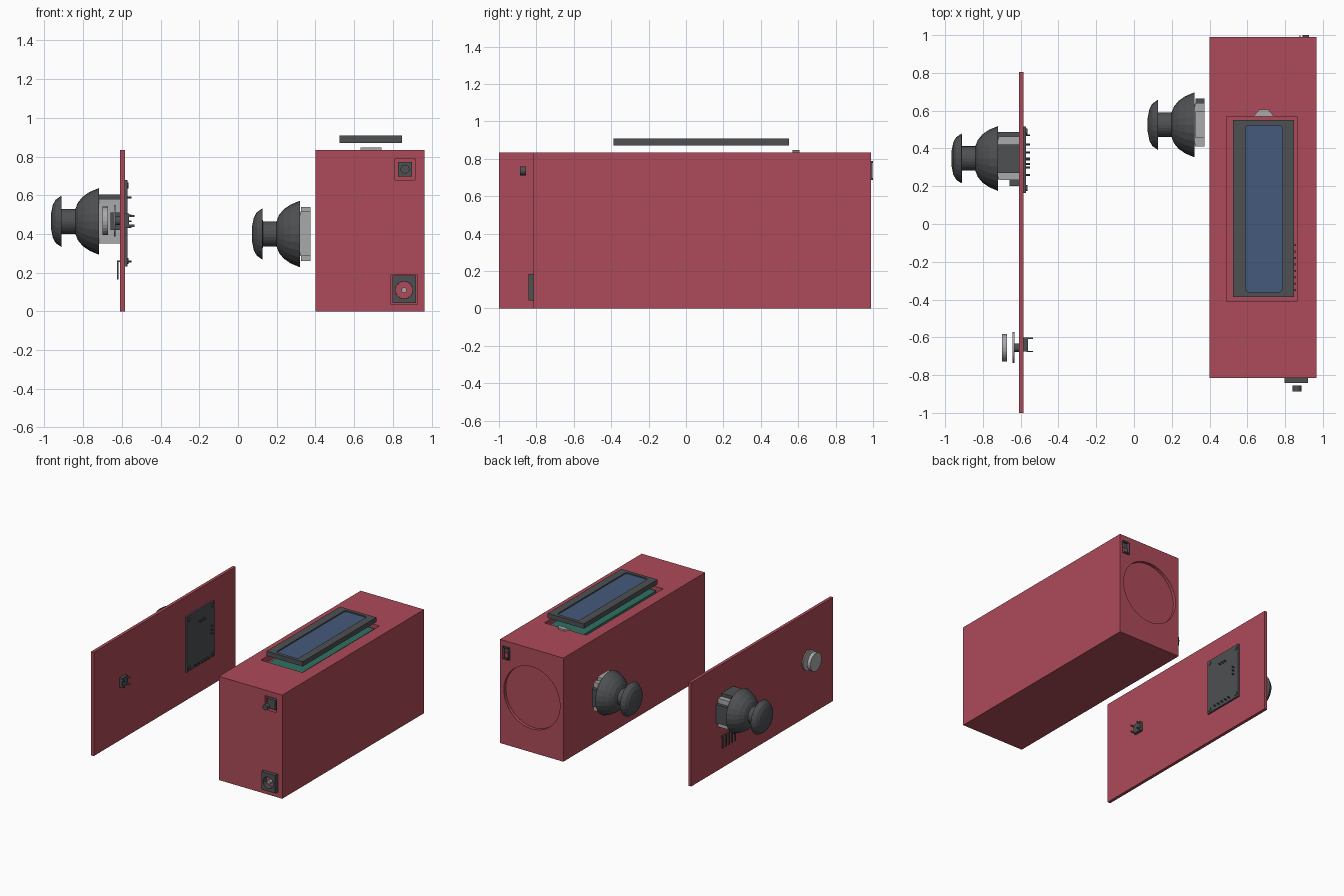
import bpy, bmesh, math
from mathutils import Vector

if "Cube" in bpy.data.objects:
    bpy.data.objects.remove(bpy.data.objects["Cube"])


def material(name, rgb):
    m = bpy.data.materials.new(name)
    m.diffuse_color = (*rgb, 1)
    m.use_nodes = True
    m.node_tree.nodes["Principled BSDF"].inputs["Base Color"].default_value = m.diffuse_color
    return m


RED = material("red_shell", (0.42, 0.07, 0.10))
DARK = material("dark_plastic", (0.075, 0.08, 0.085))
BLUE = material("blue_screen", (0.06, 0.10, 0.20))
GREEN = material("green_board", (0.03, 0.16, 0.12))
PALE = material("pale_plastic", (0.40, 0.40, 0.41))


def finish(bm, name, mat):
    bmesh.ops.recalc_face_normals(bm, faces=bm.faces)
    me = bpy.data.meshes.new(name)
    bm.to_mesh(me)
    bm.free()
    ob = bpy.data.objects.new(name, me)
    bpy.context.collection.objects.link(ob)
    if mat:
        me.materials.append(mat)
    return ob


def box(name, x, y, z, mat=None, round_z=0.0):
    """Box from (min, max) pairs, optionally with rounded vertical edges."""
    bm = bmesh.new()
    bmesh.ops.create_cube(bm, size=1)
    for v in bm.verts:
        v.co = [p[0] + (c + 0.5) * (p[1] - p[0]) for c, p in zip(v.co, (x, y, z))]
    if round_z:
        up = [e for e in bm.edges if abs(e.verts[0].co.z - e.verts[1].co.z) > 1e-5]
        bmesh.ops.bevel(bm, geom=up, offset=round_z, segments=4, profile=0.5, affect='EDGES')
    return finish(bm, name, mat)


def lathe(name, center, axis, profile, mat=None, sides=24, closed=False):
    """Revolve (distance along axis, radius) points around the axis through center."""
    bm = bmesh.new()
    rings = []
    for t, r in profile:
        ring = []
        for i in range(sides):
            a = 2 * math.pi * i / sides
            c, s = r * math.cos(a), r * math.sin(a)
            p = {'x': (t, c, s), 'y': (c, t, s), 'z': (c, s, t)}[axis]
            ring.append(bm.verts.new(Vector(center) + Vector(p)))
        rings.append(ring)
    pairs = list(zip(rings, rings[1:]))
    if closed:
        pairs.append((rings[-1], rings[0]))
    for a, b in pairs:
        for i in range(sides):
            j = (i + 1) % sides
            bm.faces.new((a[i], a[j], b[j], b[i]))
    if not closed:
        bm.faces.new(rings[0])
        bm.faces.new(rings[-1])
    return finish(bm, name, mat)


def rod(name, center, axis, t0, t1, r, mat=None, sides=24):
    return lathe(name, center, axis, [(t0, r), (t1, r)], mat, sides)


def cut(target, cutter):
    mod = target.modifiers.new("cut", 'BOOLEAN')
    mod.operation, mod.solver, mod.object = 'DIFFERENCE', 'EXACT', cutter
    bpy.context.view_layer.objects.active = target
    bpy.ops.object.modifier_apply(modifier=mod.name)
    bpy.data.objects.remove(cutter)


# Main case with its pockets
case = box("case", (0.40, 0.965), (-0.815, 0.99), (0, 0.835), RED)
cut(case, box("display_pocket", (0.49, 0.862), (-0.41, 0.57), (0.79, 0.9)))
cut(case, rod("speaker_pocket", (0.68, 0, 0.44), 'y', 0.965, 1.05, 0.25, sides=48))
cut(case, box("button_pocket", (0.81, 0.915), (-0.9, -0.785), (0.68, 0.79)))
cut(case, box("jack_pocket", (0.79, 0.927), (-0.9, -0.775), (0.035, 0.187)))
cut(case, box("switch_pocket", (0.88, 0.94), (0.95, 1.05), (0.685, 0.79)))

# Lid panel
box("lid_panel", (-0.61, -0.585), (-1, 0.805), (0, 0.835), RED)

# Display: board in the pocket, bezel floating above
box("display_board", (0.535, 0.835), (-0.385, 0.545), (0.79, 0.815), GREEN)
bezel = box("display_bezel", (0.525, 0.847), (-0.387, 0.55), (0.87, 0.908), DARK)
cut(bezel, box("window", (0.59, 0.785), (-0.36, 0.522), (0.89, 0.95), None, 0.02))
box("display_screen", (0.589, 0.786), (-0.361, 0.523), (0.885, 0.899), BLUE)
for i in range(8):
    y = -0.35 + i * 0.034
    rod("display_pin", (0.852, y, 0), 'z', 0.79, 0.82, 0.006, DARK, 8)
bm = bmesh.new()
tab = [(0.632, 0.57), (0.742, 0.57), (0.71, 0.606), (0.664, 0.606)]
face = bm.faces.new([bm.verts.new((x, y, 0.83)) for x, y in tab])
up = bmesh.ops.extrude_face_region(bm, geom=[face])["geom"]
bmesh.ops.translate(bm, vec=(0, 0, 0.018), verts=[v for v in up if isinstance(v, bmesh.types.BMVert)])
finish(bm, "display_tab", PALE)

# Push button on the front
box("button_body", (0.828, 0.9), (-0.812, -0.785), (0.697, 0.772), DARK)
rod("button_cap", (0.863, 0, 0.735), 'y', -0.887, -0.855, 0.023, DARK)

# Power jack on the front
jack = box("jack_body", (0.798, 0.92), (-0.842, -0.775), (0.042, 0.185), DARK)
cut(jack, rod("jack_hole", (0.858, 0, 0.11), 'y', -0.9, -0.78, 0.045))
rod("jack_floor", (0.858, 0, 0.11), 'y', -0.80, -0.779, 0.0445, RED)
rod("jack_pin", (0.858, 0, 0.11), 'y', -0.835, -0.79, 0.014, PALE, 16)

# Slide switch at the back
box("switch_body", (0.882, 0.938), (0.95, 0.972), (0.69, 0.785), DARK)
box("switch_lever", (0.893, 0.927), (0.965, 0.987), (0.70, 0.735), RED)
for z in (0.688, 0.778):
    box("switch_ear", (0.893, 0.927), (0.985, 1.0), (z, z + 0.01), DARK)
box("switch_rim", (0.875, 0.882), (0.975, 0.998), (0.69, 0.785), DARK)

# Thumbstick: cap, stem and hollow dome, origin at the tip of the cap
CAP = [(0, 0.035), (0.01, 0.085), (0.025, 0.112), (0.055, 0.133), (0.056, 0.065),
       (0.13, 0.065), (0.13, 0.03)]
DOME = [(0.125, 0.06), (0.14, 0.098), (0.165, 0.128), (0.20, 0.152), (0.248, 0.172),
        (0.248, 0.160), (0.20, 0.140), (0.165, 0.115), (0.145, 0.06)]


def thumbstick(c, depth):
    """Thumbstick pointing to -x; depth is the end of its housing."""
    x, y, z = c

    def part(name, px, py, pz, mat):
        box(name, [x + v for v in px], [y + v for v in py], [z + v for v in pz], mat)

    lathe("stick_cap", c, 'x', CAP, DARK)
    lathe("stick_dome", c, 'x', DOME, DARK, closed=True)
    rod("stick_shaft", c, 'x', 0.13, depth, 0.045, PALE, 12)
    for s in (-1, 1):
        part("housing_wall", (0.245, depth), sorted((s * 0.085, s * 0.11)), (-0.10, 0.10), PALE)
        part("housing_wall", (0.245, depth), (-0.10, 0.10), sorted((s * 0.085, s * 0.11)), PALE)
        for t in (-1, 1):
            part("housing_post", (0.25, depth), sorted((s * 0.075, s * 0.115)),
                 sorted((t * 0.075, t * 0.115)), PALE)


thumbstick((0.072, 0.525, 0.40), 0.302)
box("sensor_side", (0.325, 0.374), (0.635, 0.665), (0.33, 0.47), DARK)
box("sensor_top", (0.325, 0.374), (0.455, 0.595), (0.51, 0.54), PALE)
box("housing_foot", (0.325, 0.374), (0.455, 0.595), (0.26, 0.29), PALE)

thumbstick((-0.967, 0.347, 0.465), 0.36)
box("sensor_side", (-0.72, -0.61), (0.45, 0.487), (0.39, 0.54), DARK)
box("sensor_top", (-0.72, -0.61), (0.27, 0.42), (0.565, 0.605), DARK)
box("press_switch", (-0.66, -0.61), (0.20, 0.24), (0.42, 0.51), DARK)

# Thumbstick circuit board behind the lid, with bosses and solder pins
box("stick_board", (-0.586, -0.571), (0.165, 0.515), (0.232, 0.678), DARK)
for y in (0.19, 0.49):
    for z in (0.26, 0.65):
        rod("board_screw", (0, y, z), 'x', -0.575, -0.565, 0.016, DARK, 12)
for i in range(5):
    y = 0.26 + i * 0.04
    rod("solder_pin", (0, y, 0.258), 'x', -0.575, -0.55, 0.005, DARK, 6)
    # Bent header pin on the outside of the lid
    box("header_pin", (-0.626, -0.618), (y - 0.005, y + 0.005), (0.165, 0.262), DARK)
    box("header_pin_foot", (-0.62, -0.605), (y - 0.005, y + 0.005), (0.254, 0.262), DARK)
for k in (-1, 0, 1):
    rod("solder_pin", (0, 0.347 + k * 0.03, 0.588), 'x', -0.575, -0.55, 0.005, DARK, 6)
    rod("solder_pin", (0, 0.47, 0.465 + k * 0.03), 'x', -0.575, -0.55, 0.005, DARK, 6)

# Round push button on the lid
KNOB = (0, -0.655, 0.468)
rod("knob_cap", KNOB, 'x', -0.70, -0.672, 0.073, PALE)
rod("knob_flange", KNOB, 'x', -0.642, -0.632, 0.082, PALE)
rod("knob_stem", KNOB, 'x', -0.632, -0.605, 0.022, DARK)
box("knob_switch", (-0.587, -0.562), (-0.675, -0.60), (0.43, 0.506), DARK)
for y in (-0.675, -0.605):
    for z in (0.443, 0.493):
        box("knob_switch_leg", (-0.57, -0.535), (y - 0.003, y + 0.003), (z - 0.006, z + 0.006), DARK)
